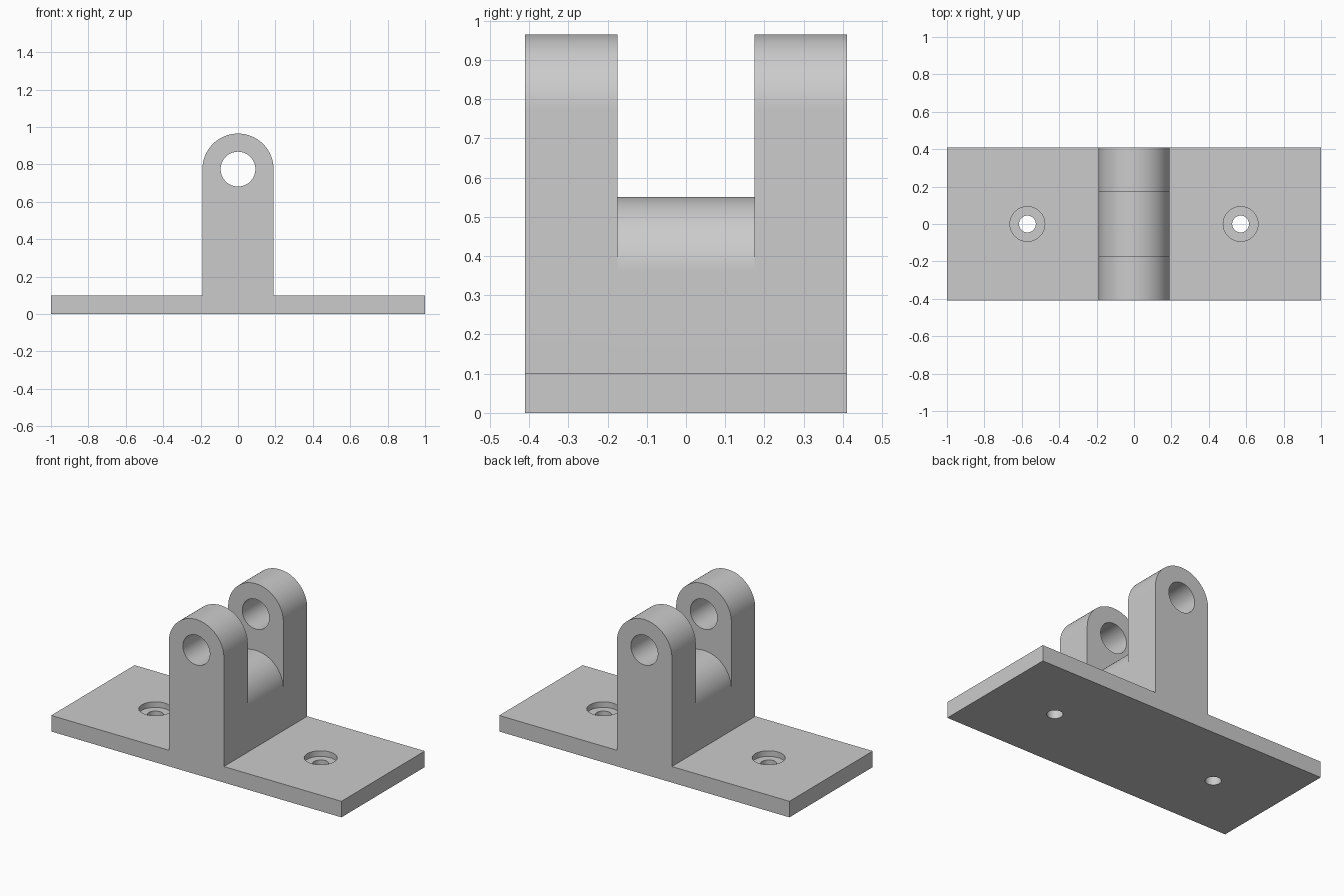
import bpy, bmesh, math

if "Cube" in bpy.data.objects:
    bpy.data.objects.remove(bpy.data.objects["Cube"])

HALF_W, HALF_D = 0.19, 0.41      # clevis half width, bracket half depth
GAP = 0.175                      # half of the gap between the lugs
PIN_Z, SADDLE_Z = 0.775, 0.36    # arc centres

grey = bpy.data.materials.new("plain_grey")
grey.diffuse_color = (0.6, 0.6, 0.6, 1)
grey.use_nodes = True
grey.node_tree.nodes["Principled BSDF"].inputs["Base Color"].default_value = grey.diffuse_color


def prism(name, outline, axis, start, end):
    """Extrude a 2D outline along y (outline in x, z) or z (outline in x, y)."""
    bm = bmesh.new()
    place = (lambda a, b: (a, start, b)) if axis == 'y' else (lambda a, b: (a, b, start))
    face = bm.faces.new([bm.verts.new(place(a, b)) for a, b in outline])
    new = bmesh.ops.extrude_face_region(bm, geom=[face])["geom"]
    move = (0, end - start, 0) if axis == 'y' else (0, 0, end - start)
    bmesh.ops.translate(bm, vec=move, verts=[v for v in new if isinstance(v, bmesh.types.BMVert)])
    bmesh.ops.recalc_face_normals(bm, faces=bm.faces)
    mesh = bpy.data.meshes.new(name)
    bm.to_mesh(mesh)
    bm.free()
    mesh.materials.append(grey)
    ob = bpy.data.objects.new(name, mesh)
    bpy.context.collection.objects.link(ob)
    return ob


def circle(cx, cy, r, n=64):
    return [(cx + r * math.cos(2 * math.pi * i / n), cy + r * math.sin(2 * math.pi * i / n))
            for i in range(n)]


def arch(centre_z, n=48):
    """Upright with a half-round top."""
    top = [(HALF_W * math.cos(math.pi * i / n), centre_z + HALF_W * math.sin(math.pi * i / n))
           for i in range(n + 1)]
    return [(-HALF_W, 0), (HALF_W, 0)] + top


def combine(target, other, operation):
    mod = target.modifiers.new(operation.lower(), 'BOOLEAN')
    mod.object, mod.operation, mod.solver = other, operation, 'EXACT'
    bpy.context.view_layer.objects.active = target
    bpy.ops.object.modifier_apply(modifier=mod.name)
    bpy.data.objects.remove(other)


# Base plate
bracket = prism("clevis_bracket", [(-1, -HALF_D), (1, -HALF_D), (1, HALF_D), (-1, HALF_D)],
                'z', 0, 0.1)

# Rounded saddle and the two lugs
combine(bracket, prism("saddle", arch(SADDLE_Z), 'y', -GAP, GAP), 'UNION')
for a, b in ((-HALF_D, -GAP), (GAP, HALF_D)):
    combine(bracket, prism("lug", arch(PIN_Z), 'y', a, b), 'UNION')

# Pin hole through both lugs
combine(bracket, prism("pin_hole", circle(0, PIN_Z, 0.093), 'y', -0.6, 0.6), 'DIFFERENCE')

# Counterbored screw holes
for x in (-0.57, 0.57):
    combine(bracket, prism("screw_hole", circle(x, 0, 0.045), 'z', -0.1, 0.2), 'DIFFERENCE')
    combine(bracket, prism("counterbore", circle(x, 0, 0.093), 'z', 0.065, 0.2), 'DIFFERENCE')

# Smooth curved walls, sharp edges
bpy.ops.object.select_all(action='DESELECT')
bracket.select_set(True)
bpy.context.view_layer.objects.active = bracket
bpy.ops.object.shade_smooth_by_angle(angle=math.radians(30))
